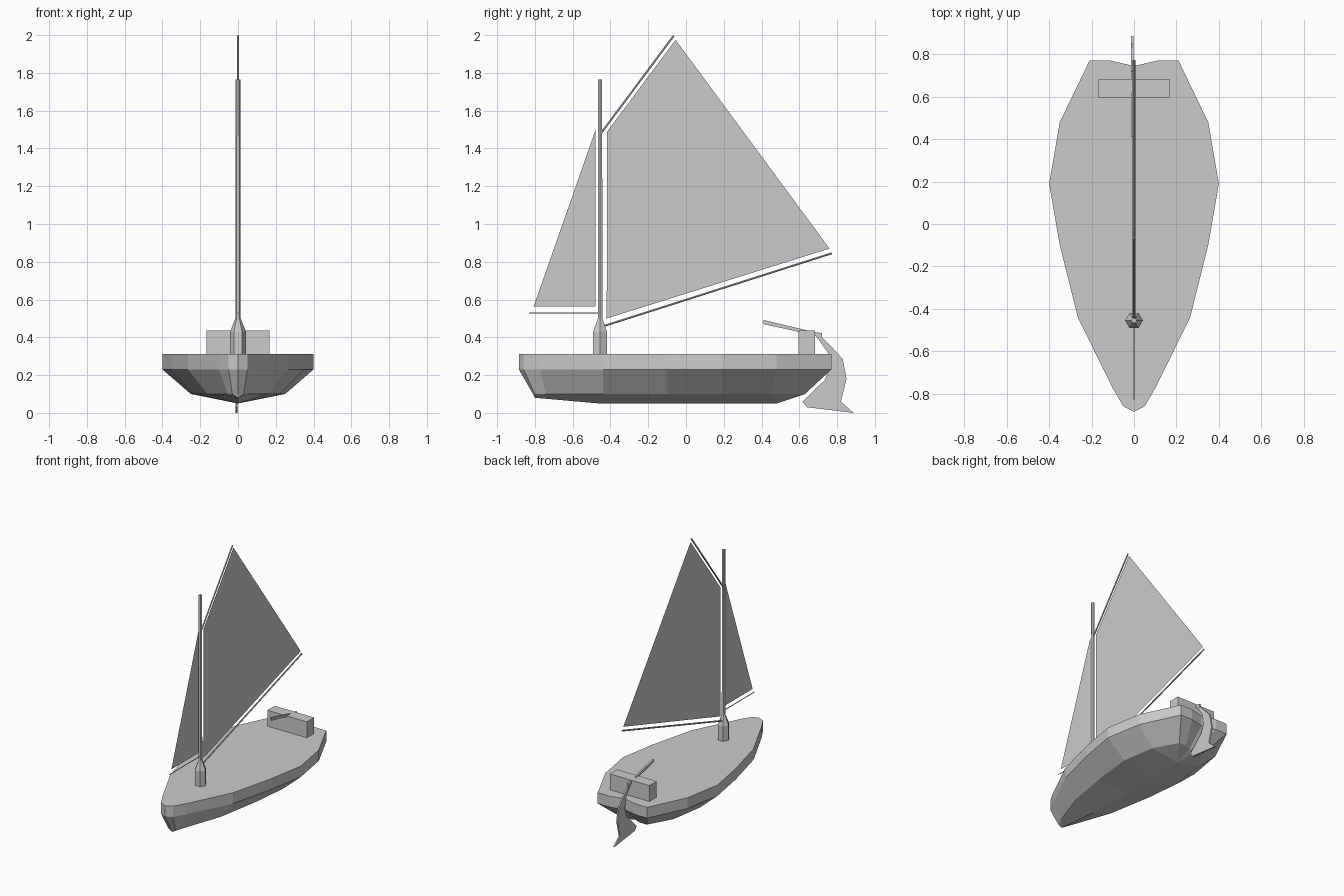
import bpy, bmesh, math
from mathutils import Vector

if "Cube" in bpy.data.objects:
    bpy.data.objects.remove(bpy.data.objects["Cube"])


def finish(name, bm):
    bmesh.ops.remove_doubles(bm, verts=bm.verts, dist=0.0005)
    bmesh.ops.recalc_face_normals(bm, faces=bm.faces)
    me = bpy.data.meshes.new(name)
    bm.to_mesh(me)
    bm.free()
    ob = bpy.data.objects.new(name, me)
    bpy.context.collection.objects.link(ob)
    return ob


def skin(name, rings, caps=True):
    """Join closed rings of equal length with flat faces."""
    bm = bmesh.new()
    vs = [[bm.verts.new(p) for p in r] for r in rings]
    n = len(vs[0])
    for a, b in zip(vs, vs[1:]):
        for i in range(n):
            j = (i + 1) % n
            bm.faces.new((a[i], a[j], b[j], b[i]))
    if caps:
        bm.faces.new(vs[0])
        bm.faces.new(vs[-1])
    return finish(name, bm)


def plate(name, pts, x0, x1=None):
    """Flat y-z outline, optionally with thickness along x."""
    if x1 is not None:
        return skin(name, [[(x, y, z) for y, z in pts] for x in (x0, x1)])
    bm = bmesh.new()
    bm.faces.new([bm.verts.new((x0, y, z)) for y, z in pts])
    return finish(name, bm)


def spar(name, a, b, r):
    """Thin six-sided pole between two y-z points."""
    a, b = Vector((0, *a)), Vector((0, *b))
    side = Vector((1, 0, 0))
    up = (b - a).normalized().cross(side)
    offs = [r * (math.cos(k * math.pi / 3) * side + math.sin(k * math.pi / 3) * up)
            for k in range(6)]
    return skin(name, [[p + o for o in offs] for p in (a, b)])


# Hull stations: rim x, rim y, chine x, chine y, keel y, keel z
stations = [
    (0, -.885, 0, -.81, -.80, .08),
    (.05, -.86, .03, -.80, -.80, .08),
    (.10, -.775, .055, -.74, -.80, .08),
    (.265, -.44, .16, -.44, -.46, .05),
    (.35, -.10, .22, -.10, -.10, .05),
    (.40, .19, .25, .19, .19, .05),
    (.35, .48, .21, .45, .48, .05),
    (.21, .77, .11, .63, .48, .05),
    (.11, .77, .05, .63, .48, .05),
    (0, .745, 0, .61, .48, .05),
]
loop = [(1, s) for s in stations] + [(-1, s) for s in stations[-2:0:-1]]
hull = skin("hull", [
    [(m * s[0], s[1], .313) for m, s in loop],
    [(m * s[0], s[1], .23) for m, s in loop],
    [(m * s[2], s[3], .10) for m, s in loop],
], caps=False)

# Close the deck and the keel
bm = bmesh.new()
bm.from_mesh(hull.data)
bm.verts.ensure_lookup_table()
n = len(loop)
bm.faces.new([bm.verts[i] for i in range(n)])
chine = [bm.verts[2 * n + i] for i in range(n)]
keel = [bm.verts.new((0, s[4], s[5])) for m, s in loop]
for i in range(n):
    j = (i + 1) % n
    bm.faces.new((chine[i], chine[j], keel[j], keel[i]))
bmesh.ops.remove_doubles(bm, verts=bm.verts, dist=.0005)
bmesh.ops.recalc_face_normals(bm, faces=bm.faces)
bm.to_mesh(hull.data)
bm.free()

# Mast with its flared foot
skin("mast", [[(r * math.cos(k * math.pi / 3), -.455 + r * math.sin(k * math.pi / 3), z)
               for k in range(6)]
              for r, z in ((.042, .30), (.042, .43), (.014, .50), (.013, 1.765))])

# Spars
spar("boom", (-.435, .46), (.772, .845), .006)
spar("gaff", (-.447, 1.485), (-.065, 1.997), .006)
spar("jib_boom", (-.83, .53), (-.465, .53), .003)

# Sails
plate("main_sail", [(-.42, .50), (.76, .87), (-.055, 1.975), (-.417, 1.49)], 0)
plate("jib_sail", [(-.807, .562), (-.48, .562), (-.48, 1.495)], 0)

# Stern bench
skin("stern_bench", [[(x, y, z) for x, y in
                      ((-.168, .595), (.168, .595), (.168, .683), (-.168, .683))]
                     for z in (.305, .435)])

# Rudder and tiller
plate("rudder", [(.68, .42), (.72, .40), (.77, .35), (.83, .285), (.85, .18),
                 (.82, .06), (.887, 0), (.64, .03), (.617, .06), (.735, .175),
                 (.76, .24), (.75, .32)], -.014, -.003)
plate("tiller", [(.41, .47), (.66, .415), (.72, .395), (.72, .422),
                 (.67, .43), (.41, .492)], -.015, -.002)
